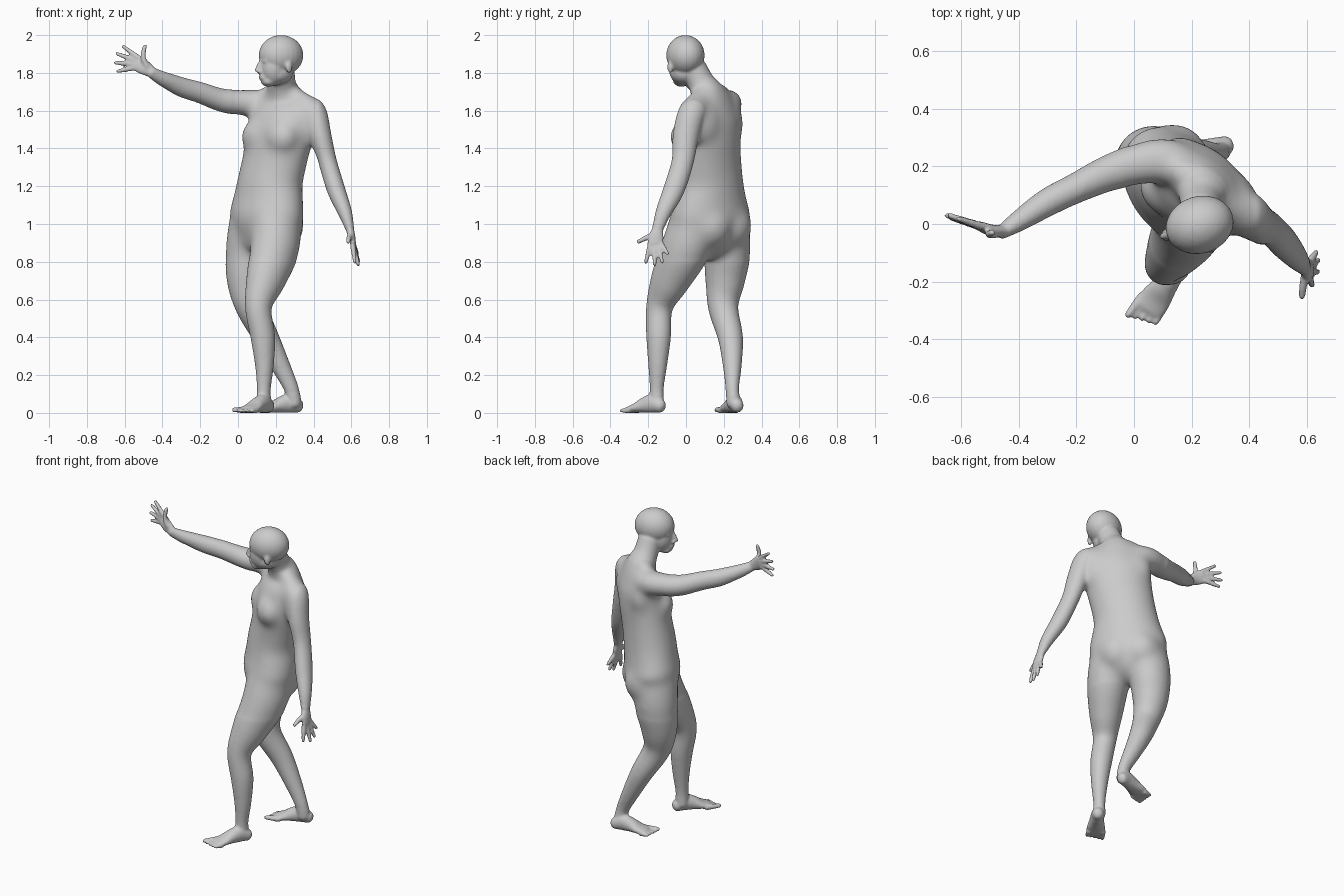
import bpy, bmesh
from math import sin, cos, pi, radians, degrees, atan2
from mathutils import Vector, Matrix

bm = bmesh.new()
SIDES = 24


def spline(p, steps):
    """Catmull-Rom interpolation of station tuples."""
    out = []
    for i in range(len(p) - 1):
        a, b, c, d = p[max(i - 1, 0)], p[i], p[i + 1], p[min(i + 2, len(p) - 1)]
        for k in range(steps):
            t = k / steps
            out.append([0.5 * (2 * q + (r - o) * t + (2 * o - 5 * q + 4 * r - s) * t * t
                        + (3 * q - o - 3 * r + s) * t ** 3) for o, q, r, s in zip(a, b, c, d)])
    return out + [list(p[-1])]


def loft(stations, steps=5, sides=SIDES):
    """Rounded tube through (x, y, z, radius_u, radius_v, yaw of u in degrees)."""
    st = spline(stations, steps)
    pts = [Vector(s[:3]) for s in st]
    rings = []
    for i, s in enumerate(st):
        t = (pts[min(i + 1, len(st) - 1)] - pts[max(i - 1, 0)]).normalized()
        yaw = radians(s[5])
        u = Vector((cos(yaw), sin(yaw), 0))
        u = (u - t * u.dot(t)).normalized()
        rings.append((pts[i], u, t.cross(u), s[3], s[4], t))

    def cap(ring, sign):
        c, u, v, a, b, t = ring
        r = min(a, b) * 0.8
        return [(c + t * sign * r * sin(q), u, v, a * cos(q), b * cos(q), t) for q in (0.5, 1.0, 1.4)]

    rings = cap(rings[0], -1)[::-1] + rings + cap(rings[-1], 1)
    loops = []
    for c, u, v, a, b, t in rings:
        loops.append([bm.verts.new(c + u * a * cos(2 * pi * k / sides) + v * b * sin(2 * pi * k / sides))
                      for k in range(sides)])
    for p, q in zip(loops, loops[1:]):
        for k in range(sides):
            n = (k + 1) % sides
            bm.faces.new((p[k], p[n], q[n], q[k]))
    bm.faces.new(loops[0][::-1])
    bm.faces.new(loops[-1])


def ball(c, r, yaw=0.0):
    m = Matrix.Translation(c) @ Matrix.Rotation(yaw, 4, 'Z') @ Matrix.Diagonal((*r, 1))
    bmesh.ops.create_uvsphere(bm, u_segments=24, v_segments=16, radius=1, matrix=m)


def digit(pts, r, yaw=90):
    loft([(*p, r * k, r * k, yaw) for p, k in zip(pts, (1.15, 1.0, 0.8))], 3, 10)


# torso and neck
loft([(.14, .14, .93, .175, .14, -52), (.15, .13, 1.03, .235, .168, -52),
      (.16, .13, 1.12, .218, .16, -48), (.17, .13, 1.22, .192, .155, -45),
      (.195, .125, 1.34, .19, .148, -42), (.22, .12, 1.46, .197, .147, -42),
      (.24, .125, 1.57, .2, .13, -40), (.245, .13, 1.65, .155, .092, -38),
      (.238, .107, 1.70, .098, .084, -38), (.232, .078, 1.75, .074, .072, -38),
      (.23, .042, 1.82, .07, .07, -38)])
# trapezius ridge across the shoulders
loft([(.13, .21, 1.65, .06, .055, -40), (.235, .13, 1.68, .075, .07, -40),
      (.36, .045, 1.63, .06, .055, -40)])
# chest, shoulder blades and buttocks
T = radians(-42)
for c, r in (((.11, .11, 1.46), (.105, .08, .1)), ((.225, .005, 1.46), (.105, .08, .1)),
             ((.33, .1, 1.53), (.115, .085, .14)), ((.185, .205, 1.53), (.115, .085, .14)),
             ((.225, .125, .99), (.125, .125, .13)), ((.135, .225, .99), (.125, .125, .13))):
    ball(c, r, T)

# left leg (forward) and right leg (behind)
loft([(.205, .045, 1.0, .13, .14, -45), (.192, -.008, .86, .126, .135, -45),
      (.145, -.085, .7, .1, .108, -45), (.108, -.14, .56, .07, .073, -45),
      (.132, -.145, .4, .064, .067, -45), (.14, -.15, .25, .049, .051, -45),
      (.137, -.155, .13, .036, .039, -45), (.137, -.155, .05, .037, .041, -45)])
loft([(.085, .195, 1.0, .135, .135, -60), (.062, .217, .86, .126, .13, -60),
      (.048, .207, .7, .105, .108, -65), (.07, .197, .56, .08, .083, -70),
      (.15, .235, .4, .067, .067, -70), (.225, .245, .25, .05, .052, -70),
      (.282, .245, .13, .036, .04, -70), (.298, .252, .05, .037, .039, -70)])


# feet with toes
def foot(hx, hy, angle, side):
    f, l = Vector((cos(angle), sin(angle), 0)), Vector((-sin(angle), cos(angle), 0)) * side
    heel, yaw = Vector((hx, hy, 0)), degrees(angle) + 90
    loft([(*(heel + f * s + Vector((0, 0, b))), a, b, yaw) for s, a, b in
          ((.028, .033, .036), (.08, .039, .05), (.13, .045, .041), (.18, .055, .026), (.225, .054, .017))])
    for k in range(5):
        off, tip = .042 - .021 * k, .282 - .008 * k
        r = .016 if k == 0 else .012
        digit([heel + f * s + l * off * w + Vector((0, 0, r)) for s, w in
               ((.2, 1), (.24, 1.08), (tip, 1.12))], r, yaw)


foot(.178, -.112, atan2(-.82, -.57), -1)
foot(.346, .28, atan2(-.26, -.96), 1)

# right arm (raised sideways)
loft([(.16, .205, 1.625, .078, .075, 90), (.08, .22, 1.64, .08, .074, 90),
      (-.07, .183, 1.652, .065, .063, 90), (-.2, .125, 1.695, .053, .056, 90),
      (-.3, .075, 1.725, .049, .052, 90), (-.4, .01, 1.77, .036, .039, 90),
      (-.46, -.03, 1.803, .023, .029, 90)])
loft([(-.45, -.026, 1.80, .022, .027, 90), (-.495, -.022, 1.828, .02, .04, 90),
      (-.54, -.004, 1.855, .014, .043, 90)])
for base, tip in (((-.53, -.008, 1.883), (-.608, .018, 1.94)), ((-.55, -.002, 1.868), (-.642, .03, 1.902)),
                  ((-.555, -.002, 1.848), (-.65, .03, 1.853)), ((-.545, -.005, 1.828), (-.637, .022, 1.808))):
    a, b = Vector(base), Vector(tip)
    digit([a, (a + b) / 2, b], .013)
digit([(-.48, -.033, 1.832), (-.503, -.035, 1.885), (-.492, -.03, 1.943)], .0145, 90)

# left arm (hanging)
loft([(.35, .06, 1.61, .078, .078, 90), (.395, .03, 1.585, .078, .076, 90),
      (.432, .0, 1.47, .071, .063, 90), (.474, -.018, 1.33, .059, .05, 90),
      (.52, -.065, 1.18, .057, .049, 90), (.567, -.12, 1.06, .043, .038, 90),
      (.592, -.15, .975, .03, .023, 90)])
loft([(.59, -.148, .98, .027, .022, 90), (.602, -.158, .935, .04, .019, 90),
      (.61, -.162, .892, .043, .015, 90)])
for base, tip in (((.608, -.192, .88), (.619, -.213, .798)), ((.612, -.168, .875), (.637, -.165, .784)),
                  ((.613, -.146, .878), (.639, -.126, .799)), ((.612, -.128, .89), (.632, -.098, .842))):
    a, b = Vector(base), Vector(tip)
    digit([a, (a + b) / 2, b], .013)
digit([(.595, -.175, .94), (.587, -.215, .925), (.583, -.253, .905)], .0145, 0)

# head, turned toward the raised arm
HY = atan2(-.3, -.95)


def head(f, l, z):
    return Vector((.228, -.003, z)) + Matrix.Rotation(HY, 3, 'Z') @ Vector((f, l, 0))


for f, l, z, r in ((0, 0, 1.893, (.12, .1, .107)), (.042, 0, 1.83, (.073, .077, .1)),
                   (.02, 0, 1.8, (.083, .074, .062)), (.07, 0, 1.757, (.04, .045, .032)),
                   (.103, 0, 1.777, (.018, .03, .02)), (.096, 0, 1.862, (.02, .055, .018))):
    ball(head(f, l, z), r, HY)
digit([head(.102, 0, 1.862), head(.12, 0, 1.838), head(.135, 0, 1.813)], .015, 90)
for s in (-1, 1):
    ball(head(.121, s * .012, 1.806), (.012, .011, .01), HY)
    ball(head(-.016, s * .09, 1.832), (.02, .013, .034), HY + s * .3)

# fuse the parts into one skin
mesh = bpy.data.meshes.new("body")
bmesh.ops.recalc_face_normals(bm, faces=bm.faces)
bm.to_mesh(mesh)
bm.free()
body = bpy.data.objects.new("body", mesh)
bpy.context.collection.objects.link(body)
bpy.context.view_layer.objects.active = body
body.select_set(True)
m = body.modifiers.new("fuse", 'REMESH')
m.mode, m.voxel_size = 'VOXEL', 0.007
bpy.ops.object.modifier_apply(modifier="fuse")


# strong smoothing on the trunk, medium on limbs, light on head, hands and feet
def trunk(c):
    return .8 < c.z < 1.72 and -.03 - .1 * (c.z < 1.3) < c.x < .43


def limbs(c):
    return .1 < c.z < 1.74 and c.x > -.4 and not (c.x > .54 and c.z < 1)


for name, test, n in (("trunk", trunk, 140), ("limbs", limbs, 15), ("skin", lambda c: True, 5)):
    g = body.vertex_groups.new(name=name)
    g.add([v.index for v in body.data.vertices if test(v.co)], 1.0, 'REPLACE')
    m = body.modifiers.new(name, 'SMOOTH')
    m.factor, m.iterations, m.vertex_group = 0.5, n, name
    bpy.ops.object.modifier_apply(modifier=name)
for v in body.data.vertices:
    v.co.z = max(v.co.z, 0)
bpy.ops.object.shade_smooth_by_angle(angle=radians(50))
